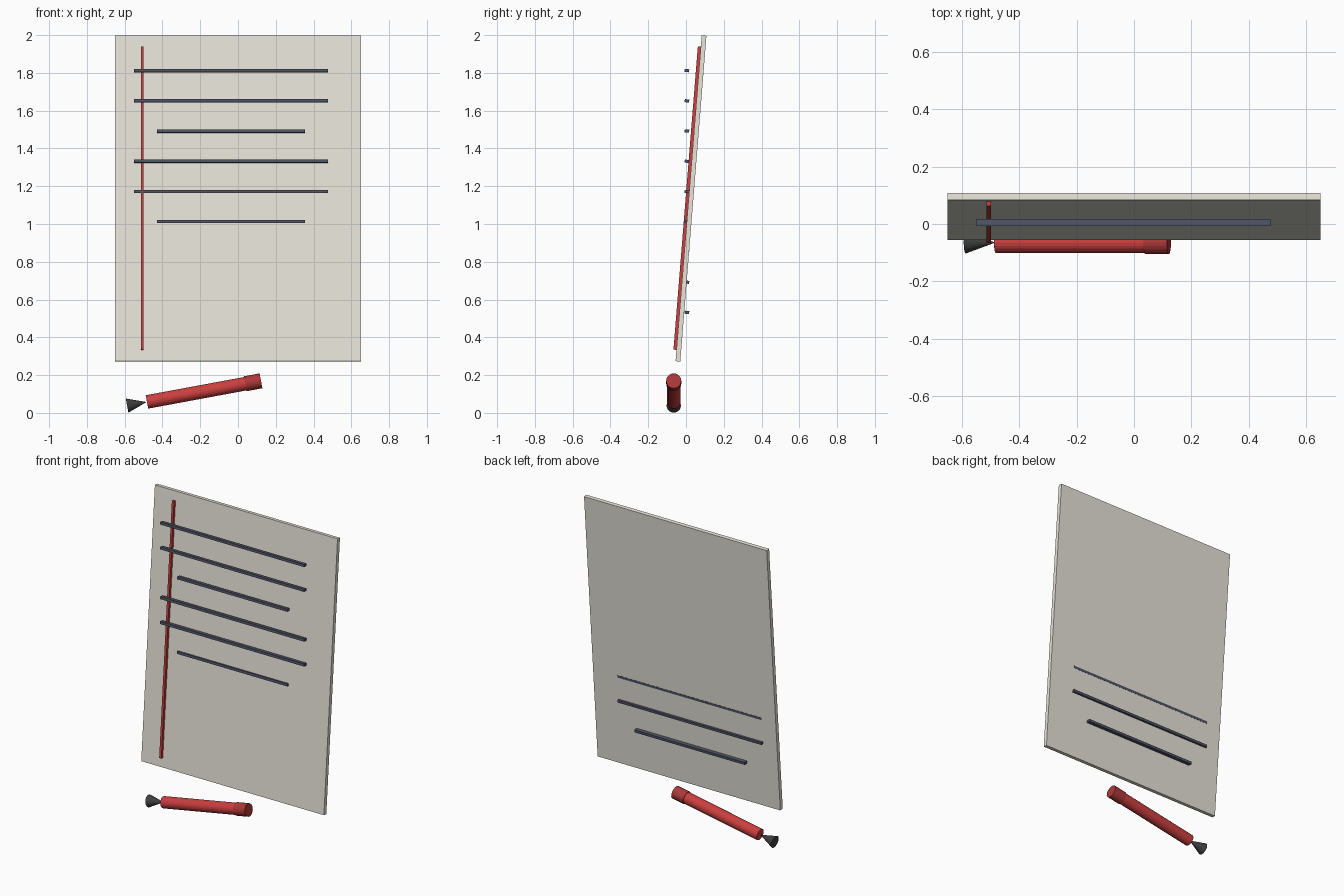
import bpy, math
from mathutils import Vector

if "Cube" in bpy.data.objects:
    bpy.data.objects.remove(bpy.data.objects["Cube"])

def material(name, rgb):
    m = bpy.data.materials.new(name)
    m.diffuse_color = (*rgb, 1)
    m.use_nodes = True
    m.node_tree.nodes["Principled BSDF"].inputs["Base Color"].default_value = m.diffuse_color
    return m

PAPER = material("paper_cream", (0.80, 0.78, 0.70))
INK = material("ink_blue_grey", (0.08, 0.09, 0.13))
RED = material("red", (0.60, 0.05, 0.05))
DARK_RED = material("dark_red", (0.42, 0.04, 0.04))
BLACK = material("nib_dark", (0.05, 0.05, 0.05))

LEAN = math.atan2(0.139, 1.73)      # sheet leans back towards +y

def box(name, size, loc, mat):
    bpy.ops.mesh.primitive_cube_add(size=1, location=loc, rotation=(-LEAN, 0, 0))
    o = bpy.context.object
    o.name = name
    o.scale = size
    bpy.ops.object.transform_apply(location=False, rotation=False, scale=True)
    o.data.materials.append(mat)
    return o

# leaning sheet of paper
SHEET_Y, SHEET_Z, THICK = 0.0265, 1.135, 0.025
box("paper_sheet", (1.3, THICK, 1.73), (0, SHEET_Y, SHEET_Z), PAPER)

# red margin rule lying on the sheet's front face
off = THICK / 2 + 0.0075
box("margin_line", (0.015, 0.017, 1.61),
    (-0.507, SHEET_Y - off * math.cos(LEAN), SHEET_Z + off * math.sin(LEAN)), RED)

# writing lines in a vertical plane, every third one shorter
for i in range(9):
    length = 0.785 if i % 3 == 2 else 1.025
    box(f"writing_line_{i + 1}", (length, 0.024, 0.016),
        (-0.037, 0.005, 1.812 - 0.16 * i), INK)

# pen, built along one sloping axis
AXIS_START = Vector((-0.482, -0.065, 0.058))
AXIS = Vector((math.cos(0.183), 0, math.sin(0.183)))

def pen_part(name, a, b, r1, r2, mat):
    bpy.ops.mesh.primitive_cone_add(
        vertices=20, radius1=r1, radius2=r2, depth=b - a,
        location=AXIS_START + AXIS * (a + b) / 2,
        rotation=(0, math.pi / 2 - 0.183, 0))
    o = bpy.context.object
    o.name = name
    o.data.materials.append(mat)

pen_part("pen_body", 0, 0.58, 0.036, 0.036, RED)
pen_part("pen_cap", 0.53, 0.614, 0.040, 0.040, DARK_RED)
pen_part("pen_nib", -0.107, -0.002, 0.038, 0.0, BLACK)
